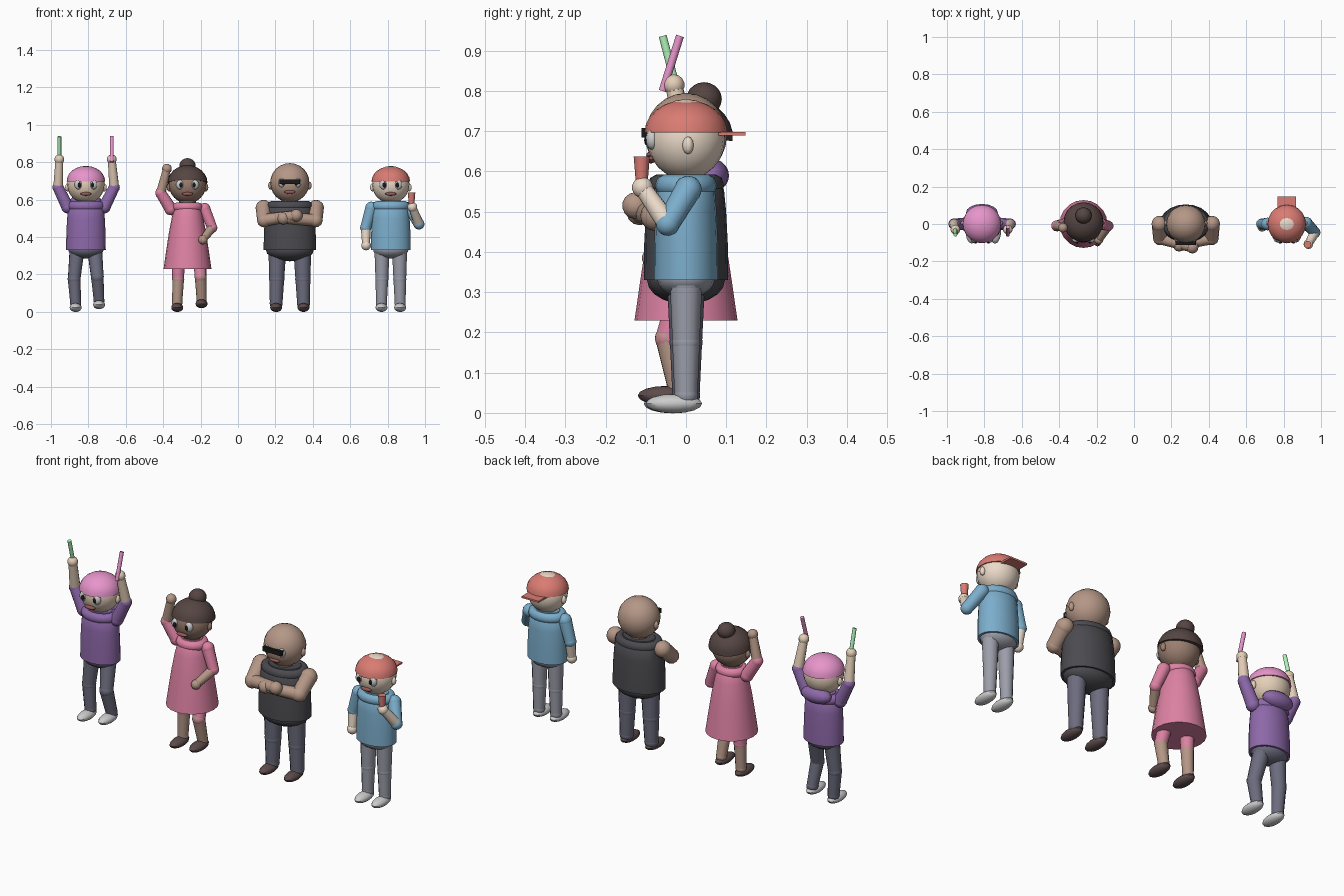
import bpy, bmesh, math
from mathutils import Vector, Matrix, Euler

if "Cube" in bpy.data.objects:
    bpy.data.objects.remove(bpy.data.objects["Cube"])

COL = dict(pale=(.78, .62, .48), fair=(.83, .70, .58), brown=(.33, .21, .16), tan=(.46, .31, .24),
           violet=(.27, .14, .40), pink=(.80, .30, .60), rose=(.72, .22, .36), coal=(.07, .07, .08),
           hair=(.09, .06, .055), blue=(.20, .42, .60), red=(.70, .20, .17), slate=(.15, .15, .21),
           grey=(.33, .34, .40), white=(.85, .85, .85), black=(.01, .01, .01), green=(.45, .90, .50),
           mouth=(.30, .10, .09), darkshoe=(.11, .07, .07))
MATS = {}


def finish(name, bm, col, angle=40):
    me = bpy.data.meshes.new(name)
    bmesh.ops.recalc_face_normals(bm, faces=bm.faces)
    bm.to_mesh(me)
    bm.free()
    me.shade_smooth()
    me.set_sharp_from_angle(angle=math.radians(angle))
    if col not in MATS:
        MATS[col] = bpy.data.materials.new(col)
        MATS[col].diffuse_color = (*COL[col], 1)
    me.materials.append(MATS[col])
    ob = bpy.data.objects.new(name, me)
    bpy.context.collection.objects.link(ob)
    return ob


def ball(name, c, r, col, seg=16, rot=(0, 0, 0)):
    bm = bmesh.new()
    m = Matrix.Translation(c) @ Euler(rot).to_matrix().to_4x4() @ Matrix.Diagonal((*r, 1))
    bmesh.ops.create_uvsphere(bm, u_segments=seg, v_segments=seg * 5 // 8, radius=1, matrix=m)
    return finish(name, bm, col)


def rod(name, a, b, ra, rb, col, ends=True, seg=12):
    """Tapered segment from a to b, with round joints if ends is set."""
    bm = bmesh.new()
    a, b = Vector(a), Vector(b)
    d = b - a
    q = d.to_track_quat('Z', 'Y').to_matrix().to_4x4()
    bmesh.ops.create_cone(bm, cap_ends=True, segments=seg, radius1=ra, radius2=rb, depth=d.length,
                          matrix=Matrix.Translation((a + b) / 2) @ q)
    if ends:
        for p, r in ((a, ra), (b, rb)):
            bmesh.ops.create_uvsphere(bm, u_segments=seg, v_segments=8, radius=r * 1.04,
                                      matrix=Matrix.Translation(p) @ q)
    return finish(name, bm, col)


def lathe(name, c, prof, col, sy=1.0, seg=20, tilt=0):
    """Elliptical solid of revolution from (radius, z) pairs."""
    bm = bmesh.new()
    m = Matrix.Translation(c) @ Matrix.Rotation(tilt, 4, 'X')
    rings = [[bm.verts.new(m @ Vector((r * math.cos(t * math.tau / seg), r * sy * math.sin(t * math.tau / seg), z)))
              for t in range(seg)] for r, z in prof]
    for lo, hi in zip(rings, rings[1:]):
        for i in range(seg):
            j = (i + 1) % seg
            bm.faces.new((lo[i], lo[j], hi[j], hi[i]))
    bm.faces.new(rings[0][::-1])
    bm.faces.new(rings[-1])
    return finish(name, bm, col)


def dome(name, c, r, h, col, tilt=0):
    prof = [(r * math.cos(a), h * math.sin(a)) for a in (i * math.pi / 12.2 for i in range(7))]
    return lathe(name, c, prof, col, tilt=tilt)


def collar(name, c, R, r, col, sy):
    bm = bmesh.new()
    n, k = 20, 8
    v = [[bm.verts.new((c[0] + (R + r * math.cos(b)) * math.cos(a),
                        c[1] + (R + r * math.cos(b)) * math.sin(a) * sy, c[2] + r * math.sin(b)))
          for b in (j * math.tau / k for j in range(k))] for a in (i * math.tau / n for i in range(n))]
    for i in range(n):
        for j in range(k):
            bm.faces.new((v[i][j], v[(i + 1) % n][j], v[(i + 1) % n][(j + 1) % k], v[i][(j + 1) % k]))
    return finish(name, bm, col, 60)


def box(name, c, s, col):
    bm = bmesh.new()
    bmesh.ops.create_cube(bm, size=1, matrix=Matrix.Translation(c) @ Matrix.Diagonal((*s, 1)))
    return finish(name, bm, col)


def head(tag, x, z, r, skin):
    ball(tag + "_head", (x, 0, z), (r, r * .97, r), skin, 20)
    rod(tag + "_neck", (x, 0, z - .15), (x, 0, z - .07), .045, .045, skin, False)
    for s in (-1, 1):
        ball(tag + "_ear", (x + s * r * .98, .005, z - .015), (.014, .014, .022), skin, 10)
        ball(tag + "_eye", (x + s * .04, -.084, z), (.021, .016, .026), 'white', 12)
        ball(tag + "_pupil", (x + s * .035, -.098, z - .002), (.010, .006, .013), 'black', 10)
    ball(tag + "_mouth", (x, -.087, z - .05), (.033, .012, .010), 'mouth', 10)


def leg(tag, hip, knee, ankle, r, upper, lower, shoe):
    rod(tag + "_thigh", hip, knee, r, r * .85, upper)
    rod(tag + "_shin", knee, ankle, r * .85, r * .72, lower)
    x, y, z = ankle
    ball(tag + "_shoe", (x, y - .03, z - .022), (.033, .07, .024), shoe, 14)


def arm(tag, sh, el, ha, r, sleeve, skin):
    rod(tag + "_upper_arm", sh, el, r, r * .88, sleeve)
    rod(tag + "_forearm", el, ha, r * .8, r * .64, skin)
    ball(tag + "_hand", ha, (r * .8,) * 3, skin, 12)


def torso(tag, x, w, d, col, trouser):
    sy = d / w
    lathe(tag + "_torso", (x, 0, 0), [(w, .33), (w * .99, .42), (w * .95, .50), (w * .9, .555), (w * .6, .59)], col, sy)
    collar(tag + "_collar", (x, 0, .565), w * .71, .027, col, sy)
    ball(tag + "_hips", (x, 0, .335), (w * .9, d * .9, .05), trouser)


# Dancer with glow sticks
x, t = -.813, "dancer"
head(t, x, .68, .1, 'pale')
dome(t + "_cap", (x, 0, .697), .103, .083, 'pink')
torso(t, x, .106, .08, 'violet', 'slate')
ball(t + "_hood", (x, .062, .59), (.085, .045, .042), 'violet')
for s, el, ha, col, y2 in ((-1, (-.962, 0, .665), (-.955, -.03, .815), 'green', -.058),
                           (1, (-.662, 0, .665), (-.675, -.03, .815), 'pink', -.015)):
    arm(t, (x + s * .098, 0, .56), el, ha, .033, 'violet', 'pale')
    y1 = -.022 if s < 0 else -.058
    rod(t + "_glow_stick", (ha[0], y1, .80), (ha[0], y2, .937), .010, .010, col, False)
leg(t, (-.862, 0, .32), (-.876, -.005, .175), (-.868, -.005, .045), .040, 'slate', 'slate', 'white')
leg(t, (-.765, 0, .32), (-.752, -.035, .185), (-.743, -.005, .06), .040, 'slate', 'slate', 'white')

# Waving figure in a dress
x, t = -.27, "waver"
head(t, x, .68, .1, 'brown')
dome(t + "_hair", (x, .010, .69), .107, .093, 'hair', -.14)
ball(t + "_hair_bun", (x, .045, .78), (.044, .044, .042), 'hair')
lathe(t + "_dress", (x, 0, 0), [(.128, .23), (.115, .32), (.1, .42), (.083, .51), (.07, .56), (.05, .585)], 'rose')
collar(t + "_collar", (x, 0, .56), .058, .025, 'rose', .9)
arm(t, (-.36, 0, .55), (-.413, -.01, .635), (-.38, -.02, .765), .033, 'rose', 'tan')
arm(t, (-.178, 0, .55), (-.138, -.01, .45), (-.188, -.085, .385), .031, 'rose', 'tan')
leg(t, (-.32, 0, .32), (-.32, 0, .175), (-.325, 0, .045), .037, 'rose', 'tan', 'darkshoe')
leg(t, (-.207, 0, .32), (-.2, -.045, .185), (-.195, -.02, .065), .037, 'rose', 'tan', 'darkshoe')

# Guard with folded arms
x, t = .277, "guard"
head(t, x, .69, .105, 'tan')
box(t + "_sunglasses", (x, -.1, .696), (.11, .022, .024), 'black')
torso(t, x, .14, .105, 'coal', 'coal')
ball(t + "_waist", (x, 0, .33), (.128, .097, .06), 'coal')
arm(t, (x - .14, 0, .555), (x - .138, -.075, .49), (x + .035, -.125, .515), .042, 'tan', 'tan')
arm(t, (x + .14, 0, .555), (x + .138, -.075, .49), (x - .035, -.115, .50), .042, 'tan', 'tan')
for s in (-1, 1):
    leg(t, (x + s * .067, 0, .32), (x + s * .07, 0, .175), (x + s * .073, 0, .045), .047, 'slate', 'slate', 'darkshoe')

# Guest with backward cap and cup
x, t = .817, "guest"
head(t, x, .68, .1, 'fair')
dome(t + "_cap", (x, 0, .697), .103, .081, 'red')
box(t + "_cap_brim", (x, .1, .694), (.1, .096, .009), 'red')
torso(t, x, .106, .08, 'blue', 'grey')
arm(t, (x - .103, 0, .555), (.683, 0, .45), (.685, -.015, .355), .033, 'blue', 'fair')
arm(t, (x + .103, .005, .555), (.967, -.045, .47), (.932, -.108, .56), .033, 'blue', 'fair')
rod(t + "_cup", (.928, -.110, .575), (.928, -.110, .637), .015, .020, 'red', False)
for s in (-1, 1):
    leg(t, (x + s * .047, 0, .32), (x + s * .048, 0, .175), (x + s * .05, 0, .045), .040, 'grey', 'grey', 'white')

for m in bpy.data.materials:
    if m.users and not m.is_grease_pencil:
        m.use_nodes = True
        m.node_tree.nodes["Principled BSDF"].inputs["Base Color"].default_value = m.diffuse_color
